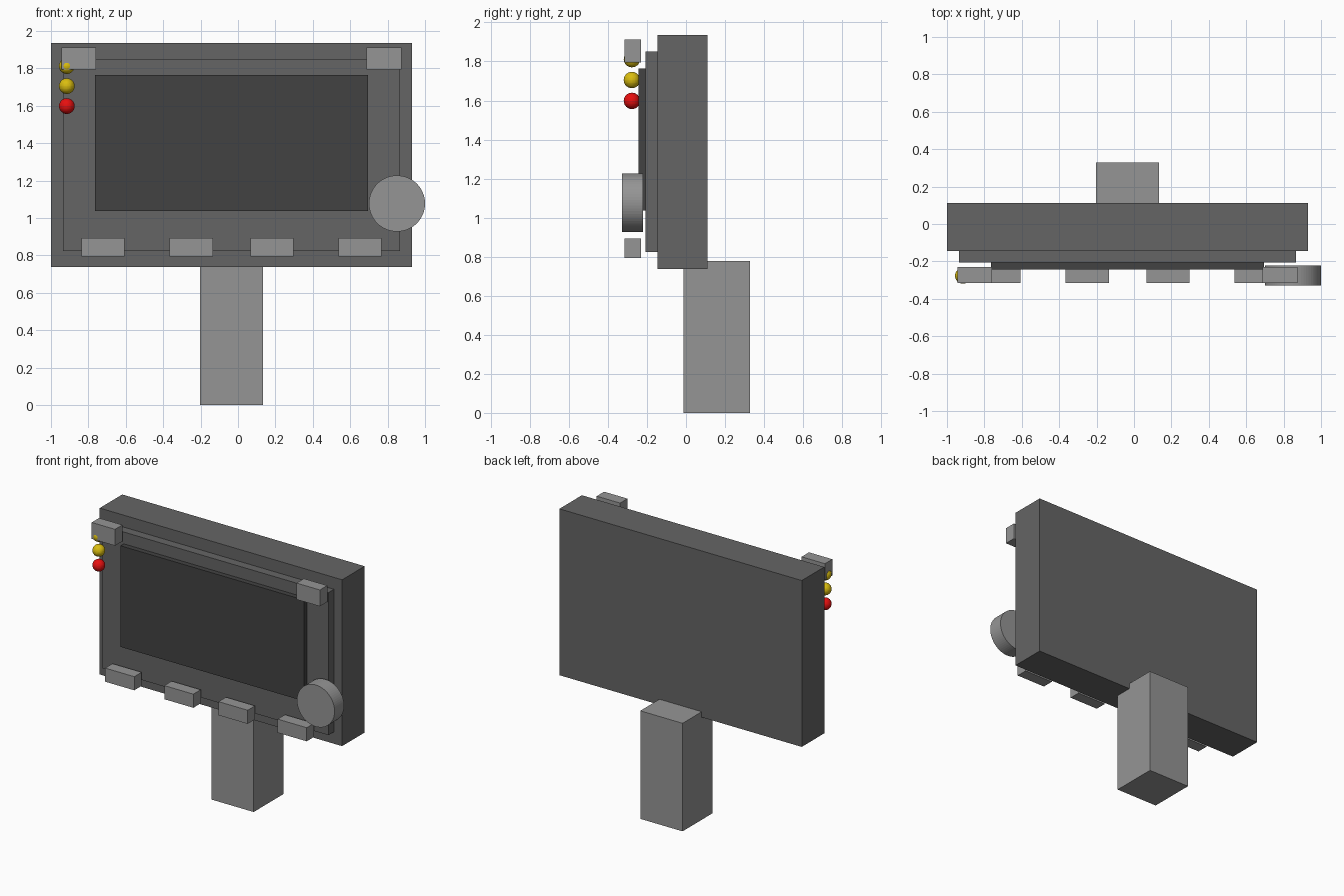
import bpy
import math

if "Cube" in bpy.data.objects:
    bpy.data.objects.remove(bpy.data.objects["Cube"])


def material(name, rgb):
    m = bpy.data.materials.new(name)
    m.diffuse_color = (*rgb, 1.0)
    m.use_nodes = True
    m.node_tree.nodes["Principled BSDF"].inputs["Base Color"].default_value = m.diffuse_color
    return m


DARK = material("dark_grey", (0.13, 0.13, 0.13))
LIGHT = material("light_grey", (0.30, 0.30, 0.30))
SCREEN = material("screen_charcoal", (0.055, 0.055, 0.055))
RED = material("red", (0.80, 0.005, 0.005))
YELLOW = material("yellow", (0.70, 0.51, 0.005))


def finish(name, mat):
    ob = bpy.context.object
    ob.name = name
    ob.data.materials.append(mat)
    return ob


def box(name, mat, x, y, z):
    """Box given by its (min, max) span on each axis."""
    spans = (x, y, z)
    bpy.ops.mesh.primitive_cube_add(size=1, location=[(a + b) / 2 for a, b in spans])
    ob = finish(name, mat)
    ob.scale = [b - a for a, b in spans]
    bpy.ops.object.transform_apply(location=False, rotation=False, scale=True)
    return ob


# Stepped display body and its mounting post
box("housing", DARK, (-1.0, 0.931), (-0.145, 0.111), (0.738, 1.936))
box("bezel", DARK, (-0.936, 0.866), (-0.207, -0.14), (0.823, 1.85))
box("screen", SCREEN, (-0.765, 0.695), (-0.244, -0.20), (1.037, 1.765))
box("post", LIGHT, (-0.203, 0.134), (-0.013, 0.329), (0.0, 0.778))

# Buttons: two at the top corners, four along the bottom edge
BUTTON_Y = (-0.315, -0.231)
for i, cx in enumerate((-0.852, 0.78)):
    box(f"top_button_{i + 1}", LIGHT, (cx - 0.093, cx + 0.093), BUTTON_Y, (1.794, 1.912))
for i, cx in enumerate((-0.722, -0.251, 0.182, 0.652)):
    box(f"bottom_button_{i + 1}", LIGHT, (cx - 0.116, cx + 0.116), BUTTON_Y, (0.794, 0.892))

# Rotary knob on the right edge
bpy.ops.mesh.primitive_cylinder_add(vertices=64, radius=0.15, depth=0.108,
                                    location=(0.85, -0.275, 1.077),
                                    rotation=(math.pi / 2, 0, 0))
finish("knob", LIGHT)

# Column of indicator lamps on the left edge
for i, mat in enumerate((RED, YELLOW, YELLOW)):
    bpy.ops.mesh.primitive_uv_sphere_add(segments=32, ring_count=16, radius=0.042,
                                         location=(-0.915, -0.277, 1.598 + 0.107 * i))
    finish(f"indicator_lamp_{i + 1}", mat)
